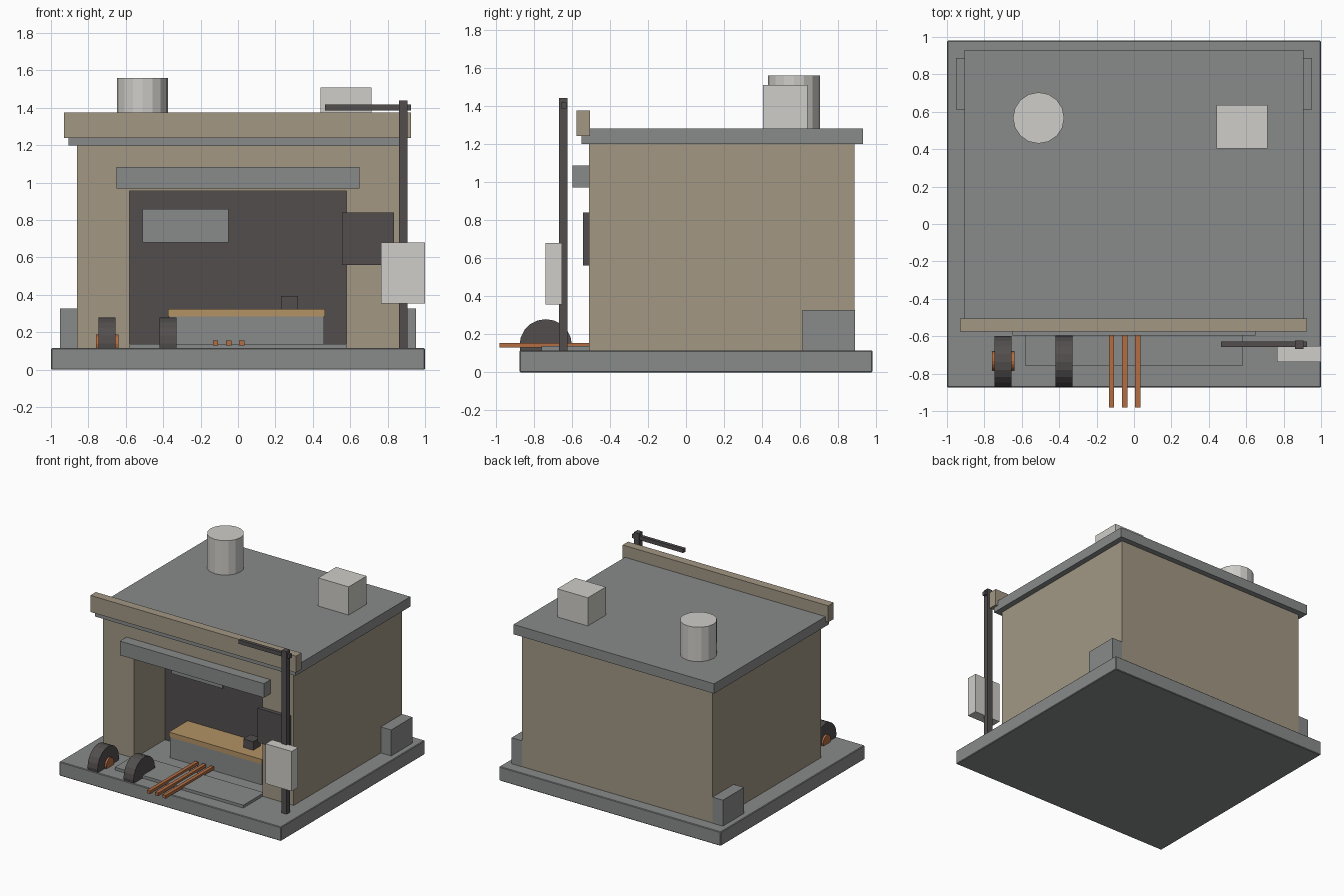
import bpy
import bmesh
from math import pi
from mathutils import Matrix

if "Cube" in bpy.data.objects:
    bpy.data.objects.remove(bpy.data.objects["Cube"], do_unlink=True)


def material(name, r, g, b):
    m = bpy.data.materials.new(name)
    m.use_nodes = True
    m.diffuse_color = (r, g, b, 1)
    m.node_tree.nodes["Principled BSDF"].inputs["Base Color"].default_value = (r, g, b, 1)
    return m


GREY = material("concrete grey", 0.25, 0.26, 0.255)
TAN = material("wall tan", 0.36, 0.31, 0.23)
DARK = material("charcoal", 0.085, 0.076, 0.076)
WHITE = material("pale grey", 0.62, 0.61, 0.58)
WOOD = material("worktop wood", 0.45, 0.29, 0.13)
RUST = material("copper orange", 0.45, 0.155, 0.055)


def finish(name, bm, mat):
    mesh = bpy.data.meshes.new(name)
    bm.to_mesh(mesh)
    bm.free()
    mesh.materials.append(mat)
    ob = bpy.data.objects.new(name, mesh)
    bpy.context.collection.objects.link(ob)
    return ob


def box(name, mat, x, y, z):
    """Box from its (low, high) range on each axis."""
    bm = bmesh.new()
    bmesh.ops.create_cube(bm, size=1)
    spans = (x, y, z)
    bmesh.ops.scale(bm, verts=bm.verts, vec=[b - a for a, b in spans])
    bmesh.ops.translate(bm, verts=bm.verts, vec=[(a + b) / 2 for a, b in spans])
    return finish(name, bm, mat)


def cylinder(name, mat, centre, radius, length, sides=16, axis="Z"):
    bm = bmesh.new()
    turn = Matrix.Rotation(pi / 2, 4, "Y") if axis == "X" else Matrix()
    bmesh.ops.create_cone(bm, cap_ends=True, segments=sides, radius1=radius,
                          radius2=radius, depth=length,
                          matrix=Matrix.Translation(centre) @ turn)
    return finish(name, bm, mat)


G = 0.115      # top of the base slab
ROOF = 1.28    # top of the roof slab
FRONT = -0.51  # front wall plane
INNER = -0.1   # back of the workshop bay

# Ground slab with softened edges
base = box("base_slab", GREY, (-1, 1), (-0.875, 0.98), (0, G))
bevel = base.modifiers.new("soft_edges", "BEVEL")
bevel.width = 0.005
bevel.segments = 1

# Building with the bay cut out of its front
walls = box("building_walls", TAN, (-0.86, 0.86), (FRONT, 0.885), (G, 1.2))
cutter = box("bay_cutter", TAN, (-0.58, 0.58), (-0.7, INNER), (0, 0.955))
cutter.hide_render = True
cutter.hide_viewport = True
cut = walls.modifiers.new("bay", "BOOLEAN")
cut.operation = "DIFFERENCE"
cut.solver = "EXACT"
cut.object = cutter

# Roof, front parapet and door lintel
box("roof_slab", GREY, (-0.905, 0.905), (-0.55, 0.93), (1.2, ROOF))
box("front_parapet", TAN, (-0.93, 0.925), (-0.575, -0.505), (1.24, 1.375))
box("door_lintel", GREY, (-0.65, 0.65), (-0.595, FRONT), (0.97, 1.085))

# Rooftop tank and vent
cylinder("roof_tank", WHITE, (-0.51, 0.567, 1.42), 0.137, 0.28)
box("roof_vent", WHITE, (0.44, 0.715), (0.405, 0.637), (ROOF, 1.51))

# Bay interior
box("bay_back_panel", DARK, (-0.58, 0.58), (INNER - 0.015, INNER), (G, 0.955))
box("back_board", GREY, (-0.51, -0.05), (INNER - 0.03, INNER - 0.015), (0.68, 0.86))
box("bench_body", GREY, (-0.37, 0.46), (-0.35, INNER - 0.015), (G, 0.285))
box("bench_top", WOOD, (-0.375, 0.465), (-0.355, INNER - 0.015), (0.285, 0.325))
box("bench_vice", DARK, (0.23, 0.32), (-0.26, -0.17), (0.325, 0.395))

# Apron and the bars lying across it
box("bay_apron", GREY, (-0.58, 0.58), (-0.76, -0.49), (G, 0.138))
for i in range(3):
    x = -0.12 + i * 0.07
    box(f"metal_bar_{i + 1}", RUST, (x - 0.014, x + 0.014), (-0.98, -0.36), (0.13, 0.155))

# Half-sunk wheels, one with a hub
for i, x in enumerate((-0.7, -0.375)):
    cylinder(f"wheel_{i + 1}", DARK, (x, -0.737, 0.141), 0.138, 0.09, 20, "X")
cylinder("wheel_hub", RUST, (-0.7, -0.733, 0.138), 0.05, 0.12, 16, "X")

# Side plinths at the rear corners
for side, s in (("left", 1), ("right", -1)):
    box(f"{side}_plinth", GREY, sorted((s * 0.86, s * 0.953)), (0.613, 0.887), (G, 0.327))

# Wall board, pole with arm, and meter box
box("wall_board", DARK, (0.555, 0.835), (-0.542, FRONT), (0.56, 0.84))
box("pole", DARK, (0.86, 0.905), (-0.667, -0.622), (G, 1.44))
box("pole_arm", DARK, (0.465, 0.925), (-0.657, -0.628), (1.385, 1.417))
box("meter_box", WHITE, (0.765, 1.0), (-0.737, -0.652), (0.355, 0.68))
